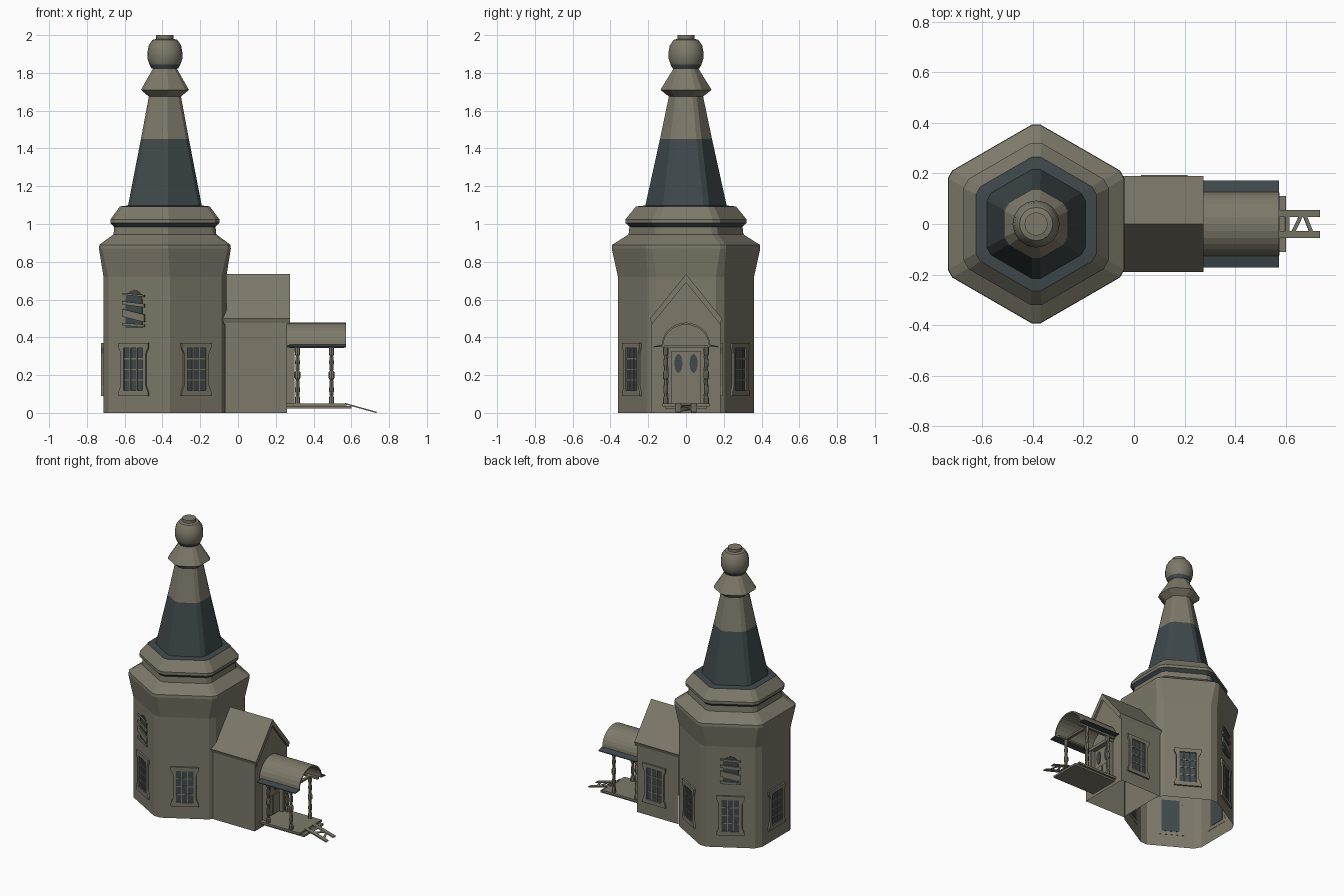
import bpy, bmesh, math
from mathutils import Matrix, Vector

if "Cube" in bpy.data.objects:
    bpy.data.objects.remove(bpy.data.objects["Cube"])

CX = -0.387                      # tower axis


def material(name, rgb):
    m = bpy.data.materials.new(name)
    m.diffuse_color = (*rgb, 1)
    m.use_nodes = True
    m.node_tree.nodes["Principled BSDF"].inputs["Base Color"].default_value = m.diffuse_color
    return m


MATS = [material("weathered wood", (0.205, 0.190, 0.143)),
        material("dark slate", (0.050, 0.066, 0.072))]
WOOD, DARK = 0, 1


def finish(name, bm, recalc=True):
    if recalc:
        bmesh.ops.recalc_face_normals(bm, faces=bm.faces)
    me = bpy.data.meshes.new(name)
    bm.to_mesh(me)
    bm.free()
    for m in MATS:
        me.materials.append(m)
    ob = bpy.data.objects.new(name, me)
    bpy.context.collection.objects.link(ob)
    return ob


def prism(bm, poly, y0, y1, mat=WOOD, M=Matrix()):
    """Polygon in x,z extruded from y0 to y1."""
    a = [bm.verts.new(M @ Vector((x, y0, z))) for x, z in poly]
    b = [bm.verts.new(M @ Vector((x, y1, z))) for x, z in poly]
    n = len(poly)
    faces = [bm.faces.new(a), bm.faces.new(b[::-1])]
    faces += [bm.faces.new((a[i], b[i], b[(i + 1) % n], a[(i + 1) % n])) for i in range(n)]
    for f in faces:
        f.material_index = mat


def box(bm, x0, x1, y0, y1, z0, z1, mat=WOOD, M=Matrix()):
    prism(bm, [(x0, z0), (x1, z0), (x1, z1), (x0, z1)], y0, y1, mat, M)


def hex_ring(a, t):
    """Hexagon of apothem a with corners cut back by t."""
    c = [Vector((math.cos(k), math.sin(k))) * a / math.cos(math.pi / 6)
         for k in [math.radians(30 + 60 * i) for i in range(6)]]
    pts = []
    for i in range(6):
        for o in (c[i - 1], c[(i + 1) % 6]):
            pts.append(c[i] + (o - c[i]).normalized() * t)
    return pts


def round_ring(r, n):
    return [Vector((math.cos(2 * math.pi * i / n), math.sin(2 * math.pi * i / n))) * r for i in range(n)]


def loft(bm, levels, center, cap_top=False, cap_bottom=False):
    """levels: (ring points, z, colour of the band below it)."""
    prev = None
    for pts, z, mat in levels:
        ring = [bm.verts.new((center[0] + p.x, center[1] + p.y, z)) for p in pts]
        if prev:
            n = len(ring)
            for i in range(n):
                f = bm.faces.new((prev[i], prev[(i + 1) % n], ring[(i + 1) % n], ring[i]))
                f.material_index = mat
        elif cap_bottom:
            bm.faces.new(ring[::-1])
        prev = ring
    if cap_top:
        bm.faces.new(prev)


# Tower shell, open underneath: wall, flare, cornice, spire and bell
bm = bmesh.new()
profile = [(.325, .03, 0, 0), (.325, .03, .72, 0), (.349, .02, .87, 0), (.347, .02, .89, 0),
           (.272, .02, .945, 0), (.268, .02, .985, 0), (.288, .025, 1.005, 1), (.288, .025, 1.025, 0),
           (.238, .02, 1.093, 0), (.195, .02, 1.098, 1), (.127, .018, 1.45, 1), (.085, .015, 1.675, 0),
           (.127, .022, 1.71, 0), (.062, .014, 1.825, 0)]
loft(bm, [(hex_ring(a, t), z, m) for a, t, z, m in profile], (CX, 0), cap_top=True)
finish("tower", bm, False)

# Round finial
bm = bmesh.new()
finial = [(.07, 1.822, 0), (.082, 1.845, 1), (.092, 1.875, 0), (.093, 1.905, 0), (.086, 1.945, 0),
          (.066, 1.975, 0), (.046, 1.98, 0), (.046, 2.0, 0)]
loft(bm, [(round_ring(r, 16), z, m) for r, z, m in finial], (CX, 0), cap_top=True)
ball = finish("finial_ball", bm, False)
bpy.context.view_layer.objects.active = ball
ball.select_set(True)
bpy.ops.object.shade_smooth_by_angle(angle=math.radians(40))


def facing(x, deg):
    """Local y points outward in the given direction."""
    return Matrix.Translation((x, 0, 0)) @ Matrix.Rotation(math.radians(deg - 90), 4, 'Z')


# Lower windows with flared frames and glazing bars
def window(name, M, d):
    bm = bmesh.new()
    box(bm, -.06, .06, d - .004, d + .004, .115, .35, DARK, M)
    for s in (-1, 1):
        jamb = [(.057, .09), (.092, .09), (.09, .11), (.076, .145), (.076, .315),
                (.09, .345), (.092, .37), (.057, .37)]
        prism(bm, [(s * x, z) for x, z in jamb], d - .002, d + .012, WOOD, M)
        box(bm, s * .02 - .003, s * .02 + .003, d, d + .008, .115, .345, WOOD, M)
    for z0, z1 in ((.09, .118), (.343, .37)):
        box(bm, -.06, .06, d - .002, d + .012, z0, z1, WOOD, M)
    for k in (1, 2, 3):
        z = .118 + k * .05625
        box(bm, -.058, .058, d, d + .007, z - .003, z + .003, WOOD, M)
    finish(name, bm)


for deg in (60, 120, 180, 240, 300):
    window(f"tower_window_{deg}", facing(CX, deg), .325)
window("annex_window", facing(.12, 90), .182)

# Upper arched windows, half boarded over
for deg in (120, 240):
    M, d = facing(CX, deg), .325
    bm = bmesh.new()
    arch = [(-.05, .45), (.05, .45)] + [(.05 * math.cos(math.pi * i / 8), .60 + .05 * math.sin(math.pi * i / 8))
                                         for i in range(9)]
    prism(bm, arch, d - .004, d + .004, DARK, M)
    for z, tilt, h in ((.465, .008, .007), (.515, .03, .02), (.575, .015, .009), (.625, .012, .005)):
        prism(bm, [(-.068, z - h - tilt / 2), (.068, z - h + tilt / 2), (.068, z + h + tilt / 2),
                   (-.068, z + h - tilt / 2)], d + .003, d + .012, WOOD, M)
    finish(f"arched_window_{deg}", bm)

# Annex walls, open underneath; local x runs across, extruded along the ridge
ALONG = Matrix(((0, 1, 0, 0), (1, 0, 0, 0), (0, 0, 1, 0), (0, 0, 0, 1)))
bm = bmesh.new()
prism(bm, [(-.182, 0), (.182, 0), (.182, .485), (0, .705), (-.182, .485)], -.07, .26, WOOD, ALONG)
bmesh.ops.recalc_face_normals(bm, faces=bm.faces)
bmesh.ops.delete(bm, geom=[f for f in bm.faces if f.normal.z < -.9 or f.normal.x < -.9], context='FACES')
finish("annex_walls", bm, False)

# Annex gable roof
bm = bmesh.new()
prism(bm, [(-.19, .50), (0, .735), (.19, .50), (.18, .47), (0, .69), (-.18, .47)], -.08, .275, WOOD, ALONG)
finish("annex_roof", bm)

# Door with frame and two oval lights
bm = bmesh.new()
box(bm, .255, .27, -.08, .08, .05, .33)
for s in (-1, 1):
    box(bm, .255, .30, s * .077, s * .095, .04, .34)
    box(bm, .268, .276, s * .004, s * .072, .055, .19)
    oval = [(s * .04 + .021 * math.cos(math.pi * i / 8), .262 + .05 * math.sin(math.pi * i / 8)) for i in range(16)]
    prism(bm, oval, .266, .274, DARK, ALONG)
box(bm, .255, .305, -.10, .10, .325, .345)
finish("front_door", bm)

# Barrel roof of the porch, with dark flared eaves
bm = bmesh.new()
curve = [(.128 * math.cos(math.pi * i / 14), .357 + .121 * math.sin(math.pi * i / 14)) for i in range(15)]
inner = [(x * .95, .352 + (z - .357) * .95) for x, z in curve]
prism(bm, curve + inner[::-1], .255, .573, WOOD, ALONG)
for s in (-1, 1):
    prism(bm, [(s * .122, .352), (s * .172, .347), (s * .172, .352), (s * .127, .362)], .273, .573, DARK, ALONG)
finish("porch_roof", bm)

# Porch beams
bm = bmesh.new()
for s in (-1, 1):
    box(bm, .26, .56, s * .097, s * .117, .343, .356)
box(bm, .485, .505, -.10, .10, .343, .356)
finish("porch_beams", bm)

# Turned posts
post = [(.014, .04), (.014, .08), (.009, .09), (.013, .12), (.009, .175), (.015, .185), (.015, .215),
        (.009, .225), (.013, .27), (.009, .30), (.014, .31), (.014, .35)]
for label, px in (("rear", .315), ("front", .495)):
    for side, s in (("left", -1), ("right", 1)):
        bm = bmesh.new()
        loft(bm, [(round_ring(r, 8), z, WOOD) for r, z in post], (px, s * .107), True, True)
        finish(f"{label}_post_{side}", bm, False)

# Porch floor
bm = bmesh.new()
box(bm, .255, .575, -.125, .125, .035, .05)
box(bm, .255, .60, -.11, .11, .022, .036)
finish("porch_floor", bm)

# Broken ramp: two rails and slanted rungs running down to the ground
bm = bmesh.new()
RAMP = Matrix.Translation((.565, 0, .05)) @ Matrix.Rotation(math.atan2(.047, .168), 4, 'Y')
for s in (-1, 1):
    box(bm, 0, .176, s * .027, s * .055, -.004, .003, WOOD, RAMP)
for x, slant in ((.035, 0), (.075, .03), (.12, -.025)):
    vs = [[RAMP @ Vector((x + dx + k * slant / 2, k * .03, z)) for k in (-1, 1) for dx in (0, .016)]
          for z in (-.003, .002)]
    lo, hi = [[bm.verts.new(v) for v in (q[0], q[1], q[3], q[2])] for q in vs]
    bm.faces.new(lo)
    bm.faces.new(hi)
    for i in range(4):
        bm.faces.new((lo[i], lo[(i + 1) % 4], hi[(i + 1) % 4], hi[i]))
finish("ramp", bm)
